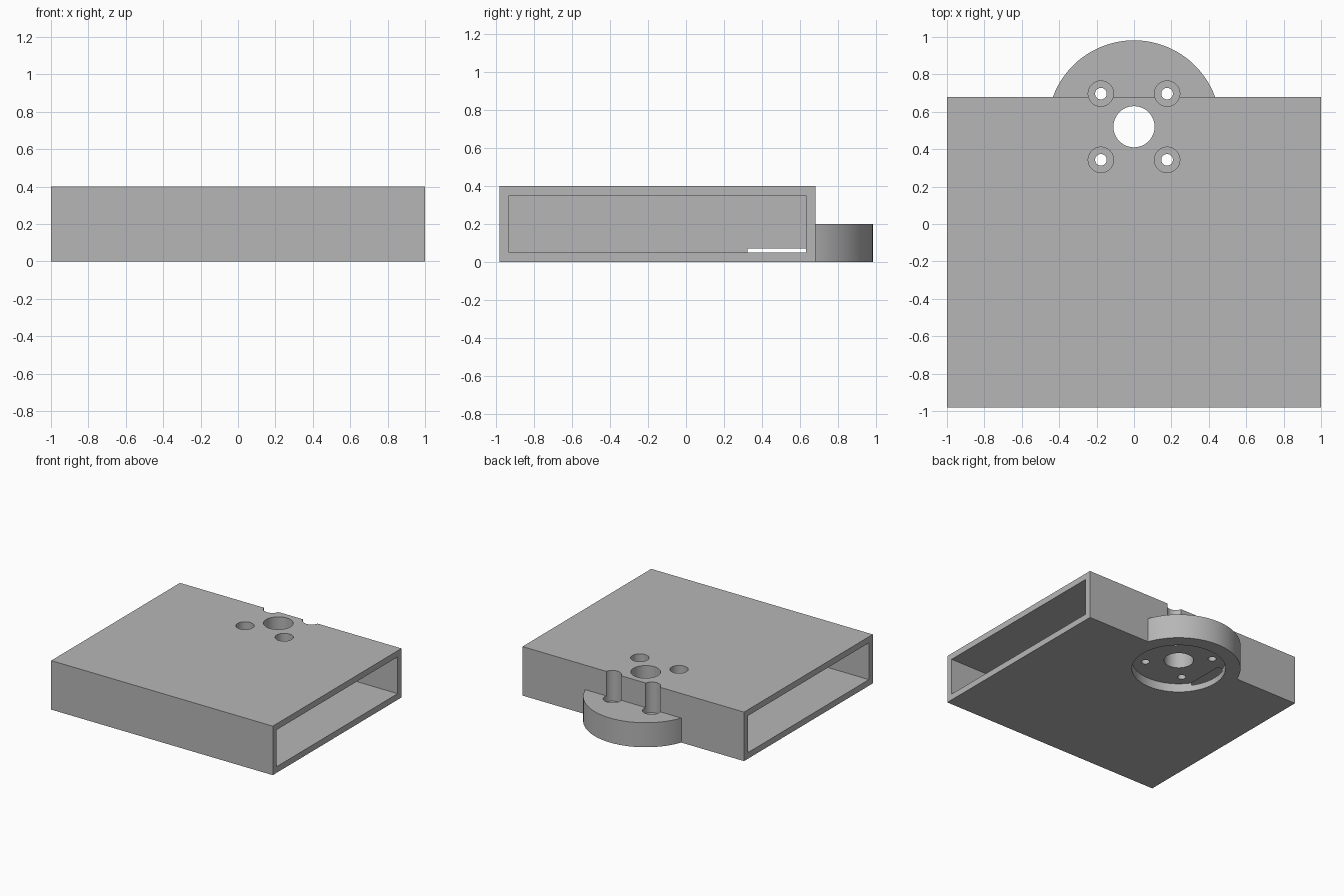
import bpy
import math

cube = bpy.data.objects.get("Cube")
if cube:
    bpy.data.objects.remove(cube, do_unlink=True)

grey = bpy.data.materials.new("plain_grey")
grey.use_nodes = True
colour = (0.47, 0.47, 0.47, 1)
grey.diffuse_color = colour
grey.node_tree.nodes["Principled BSDF"].inputs["Base Color"].default_value = colour

WALL = 0.05
FRONT, BACK, HEIGHT = -0.98, 0.68, 0.4
HUB_Y = 0.52          # centre of the round mount
BOLT = 0.177          # bolt offset from the mount centre
CORE = 0.29           # half width of the solid core


def box(name, x, y, z):
    """Box from (low, high) ranges."""
    spans = (x, y, z)
    bpy.ops.mesh.primitive_cube_add(size=1, location=[sum(s) / 2 for s in spans])
    ob = bpy.context.object
    ob.name = name
    ob.scale = [s[1] - s[0] for s in spans]
    bpy.ops.object.transform_apply(location=True, rotation=False, scale=True)
    ob.data.materials.append(grey)
    return ob


def cylinder(name, x, y, radius, low, high, sides=64):
    bpy.ops.mesh.primitive_cylinder_add(vertices=sides, radius=radius, depth=high - low,
                                        location=(x, y, (low + high) / 2))
    ob = bpy.context.object
    ob.name = name
    bpy.ops.object.transform_apply(location=True, rotation=False, scale=True)
    ob.data.materials.append(grey)
    return ob


def combine(target, tool, operation):
    """Apply a boolean and remove the tool."""
    mod = target.modifiers.new(operation.lower(), 'BOOLEAN')
    mod.operation = operation
    mod.solver = 'EXACT'
    mod.object = tool
    bpy.context.view_layer.objects.active = target
    bpy.ops.object.modifier_apply(modifier=mod.name)
    bpy.data.objects.remove(tool, do_unlink=True)


# Body with the round flange at the back
body = box("housing", (-1, 1), (FRONT, BACK), (0, HEIGHT))
combine(body, cylinder("flange", 0, HUB_Y, 0.462, 0, 0.2, 128), 'UNION')

# Rectangular cavities open at both ends, leaving a solid core
for side in (-1, 1):
    span = sorted((side * CORE, side * 1.1))
    combine(body, box("cavity", span, (FRONT + WALL, BACK - WALL),
                      (WALL, HEIGHT - WALL)), 'DIFFERENCE')

# Round pocket underneath and the centre bore
combine(body, cylinder("pocket", 0, HUB_Y, 0.35, -0.1, 0.07, 96), 'DIFFERENCE')
combine(body, cylinder("bore", 0, HUB_Y, 0.11, -0.2, 0.6), 'DIFFERENCE')

# Four counterbored bolt holes
for sx in (-1, 1):
    for sy in (-1, 1):
        x, y = sx * BOLT, HUB_Y + sy * BOLT
        combine(body, cylinder("counterbore", x, y, 0.068, 0.15, 0.6, 48), 'DIFFERENCE')
        combine(body, cylinder("bolt_hole", x, y, 0.031, -0.2, 0.5, 32), 'DIFFERENCE')

# Smooth the round walls, keep the edges sharp
bpy.ops.object.select_all(action='DESELECT')
body.select_set(True)
bpy.context.view_layer.objects.active = body
bpy.ops.object.shade_smooth_by_angle(angle=math.radians(30))
